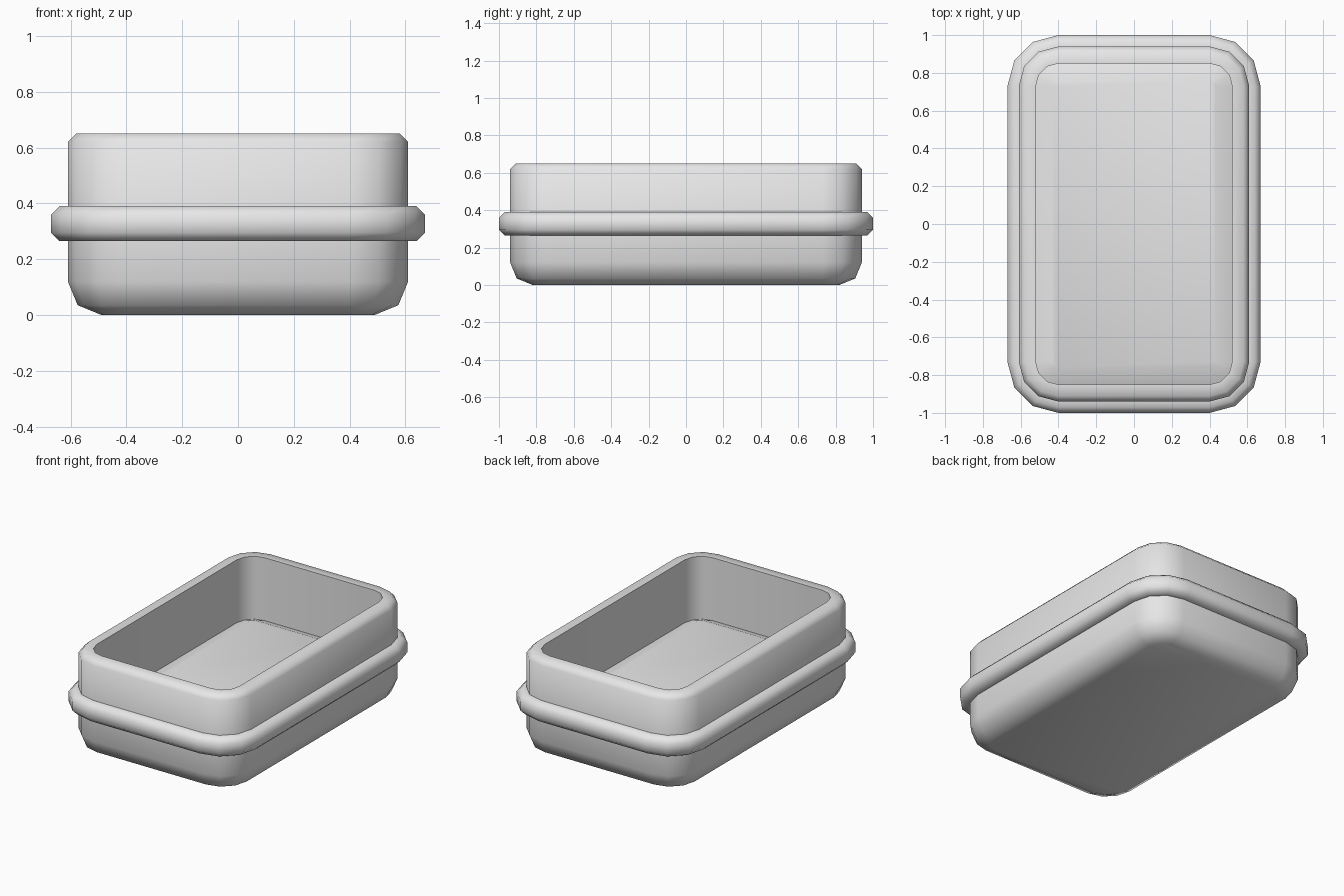
import bpy, bmesh, math

cube = bpy.data.objects.get("Cube")
if cube:
    bpy.data.objects.remove(cube, do_unlink=True)

grey = bpy.data.materials.new("light_grey")
grey.use_nodes = True
COLOUR = (0.8, 0.8, 0.8, 1)
grey.diffuse_color = COLOUR
grey.node_tree.nodes["Principled BSDF"].inputs["Base Color"].default_value = COLOUR

# Corner centres shared by every rounded outline
CX, CY, STEPS = 0.40, 0.73, 3


def outline(bm, half_width, z):
    """Rounded rectangle, given by its half width in x."""
    r = half_width - CX
    ring = []
    for k, (sx, sy) in enumerate([(1, 1), (-1, 1), (-1, -1), (1, -1)]):
        for i in range(STEPS + 1):
            a = math.pi / 2 * (k + i / STEPS)
            ring.append(bm.verts.new((sx * CX + r * math.cos(a),
                                      sy * CY + r * math.sin(a), z)))
    return ring


def loft(name, profile, closed=False, cap_start=False, cap_end=False):
    """Sweep a (half width, z) profile around the rounded outline."""
    bm = bmesh.new()
    rings = [outline(bm, w, z) for w, z in profile]
    pairs = list(zip(rings, rings[1:]))
    if closed:
        pairs.append((rings[-1], rings[0]))
    n = len(rings[0])
    for a, b in pairs:
        for i in range(n):
            j = (i + 1) % n
            bm.faces.new((a[i], a[j], b[j], b[i]))
    if cap_start:
        bm.faces.new(rings[0][::-1])
    if cap_end:
        bm.faces.new(rings[-1])
    bmesh.ops.recalc_face_normals(bm, faces=bm.faces)
    mesh = bpy.data.meshes.new(name)
    bm.to_mesh(mesh)
    bm.free()
    mesh.materials.append(grey)
    obj = bpy.data.objects.new(name, mesh)
    bpy.context.collection.objects.link(obj)
    bpy.ops.object.select_all(action='DESELECT')
    obj.select_set(True)
    bpy.context.view_layer.objects.active = obj
    bpy.ops.object.shade_smooth_by_angle(angle=math.radians(50))
    return obj


# Open box: bevelled base, straight wall, chamfered rim, inner wall
loft("box_shell", [(0.49, 0), (0.575, 0.035), (0.61, 0.12), (0.61, 0.62),
                   (0.58, 0.65), (0.52, 0.65), (0.52, 0.1)],
     cap_start=True, cap_end=True)

# Raised band around the outside
loft("outer_band", [(0.60, 0.265), (0.64, 0.265), (0.67, 0.295), (0.67, 0.36),
                    (0.64, 0.39), (0.60, 0.39)], closed=True)

# Slightly cushioned floor inside the box
loft("inner_floor", [(0.53, 0.11), (0.53, 0.23), (0.43, 0.27)],
     cap_start=True, cap_end=True)
